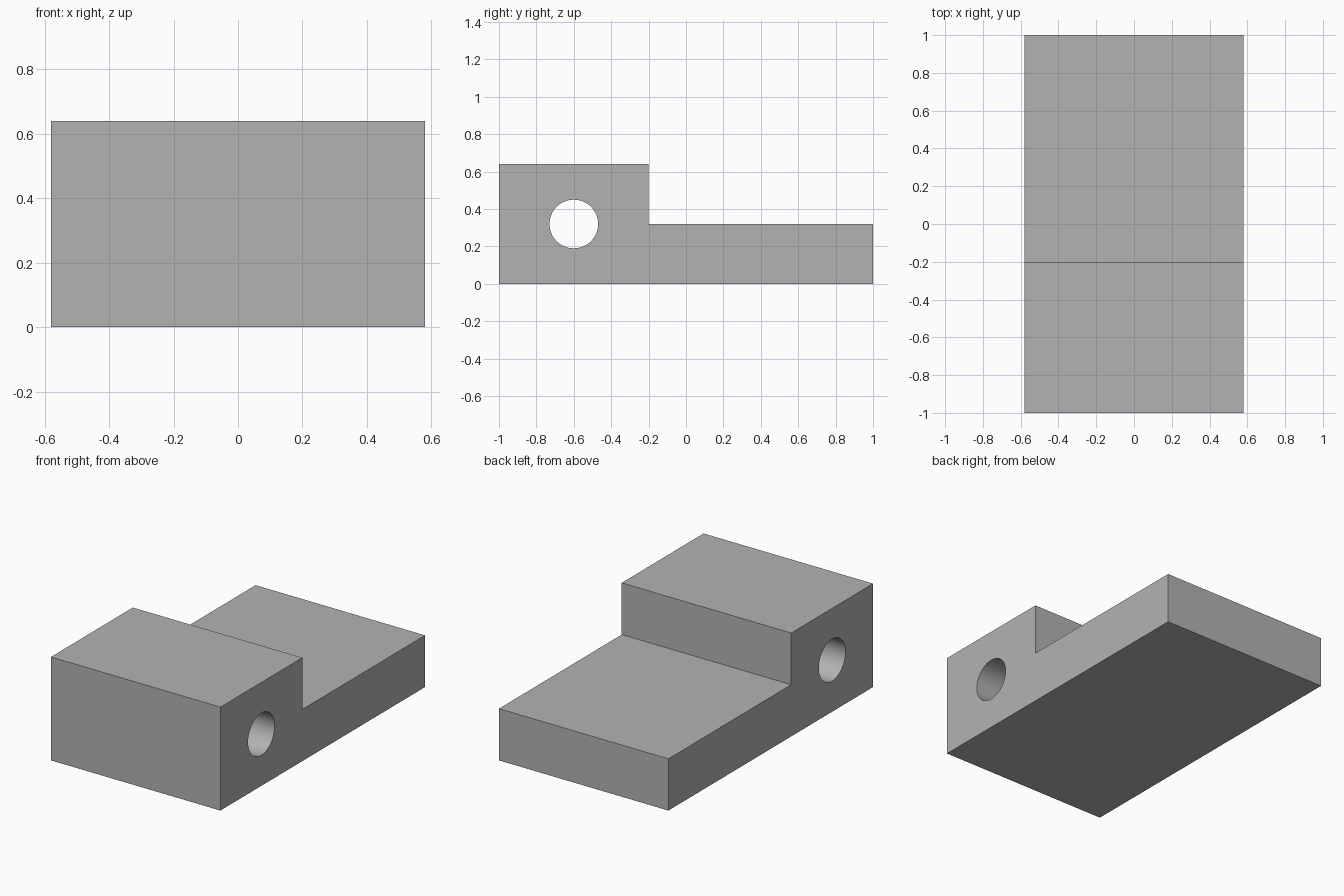
import bpy
import bmesh
import math

HALF_WIDTH = 0.58
HOLE_Y, HOLE_Z, HOLE_RADIUS = -0.6, 0.32, 0.13

cube = bpy.data.objects.get("Cube")
if cube:
    bpy.data.objects.remove(cube, do_unlink=True)

grey = bpy.data.materials.new("plain grey")
grey.use_nodes = True
colour = (0.45, 0.45, 0.45, 1)
grey.diffuse_color = colour
grey.node_tree.nodes["Principled BSDF"].inputs["Base Color"].default_value = colour


def extrude_profile(name, points, half_width):
    """Solid made by sweeping a (y, z) outline along x."""
    bm = bmesh.new()
    face = bm.faces.new([bm.verts.new((-half_width, y, z)) for y, z in points])
    swept = bmesh.ops.extrude_face_region(bm, geom=[face])["geom"]
    verts = [v for v in swept if isinstance(v, bmesh.types.BMVert)]
    bmesh.ops.translate(bm, verts=verts, vec=(2 * half_width, 0, 0))
    bmesh.ops.recalc_face_normals(bm, faces=bm.faces)
    mesh = bpy.data.meshes.new(name)
    bm.to_mesh(mesh)
    bm.free()
    mesh.materials.append(grey)
    obj = bpy.data.objects.new(name, mesh)
    bpy.context.collection.objects.link(obj)
    return obj


# Stepped block: tall front, low back
block = extrude_profile("stepped_block", [
    (-1, 0), (1, 0), (1, 0.32), (-0.2, 0.32), (-0.2, 0.64), (-1, 0.64)], HALF_WIDTH)

# Round cross hole through the tall part
SIDES = 64
circle = [(HOLE_Y + HOLE_RADIUS * math.cos(math.tau * i / SIDES),
           HOLE_Z + HOLE_RADIUS * math.sin(math.tau * i / SIDES)) for i in range(SIDES)]
cutter = extrude_profile("hole_cutter", circle, HALF_WIDTH + 0.1)
cutter.hide_render = True

cut = block.modifiers.new("cross_hole", "BOOLEAN")
cut.operation = "DIFFERENCE"
cut.solver = "EXACT"
cut.object = cutter

bpy.ops.object.select_all(action="DESELECT")
block.select_set(True)
bpy.context.view_layer.objects.active = block
bpy.ops.object.modifier_apply(modifier=cut.name)
bpy.data.objects.remove(cutter, do_unlink=True)

# Smooth bore, sharp block edges
bpy.ops.object.shade_smooth_by_angle(angle=math.radians(30))
